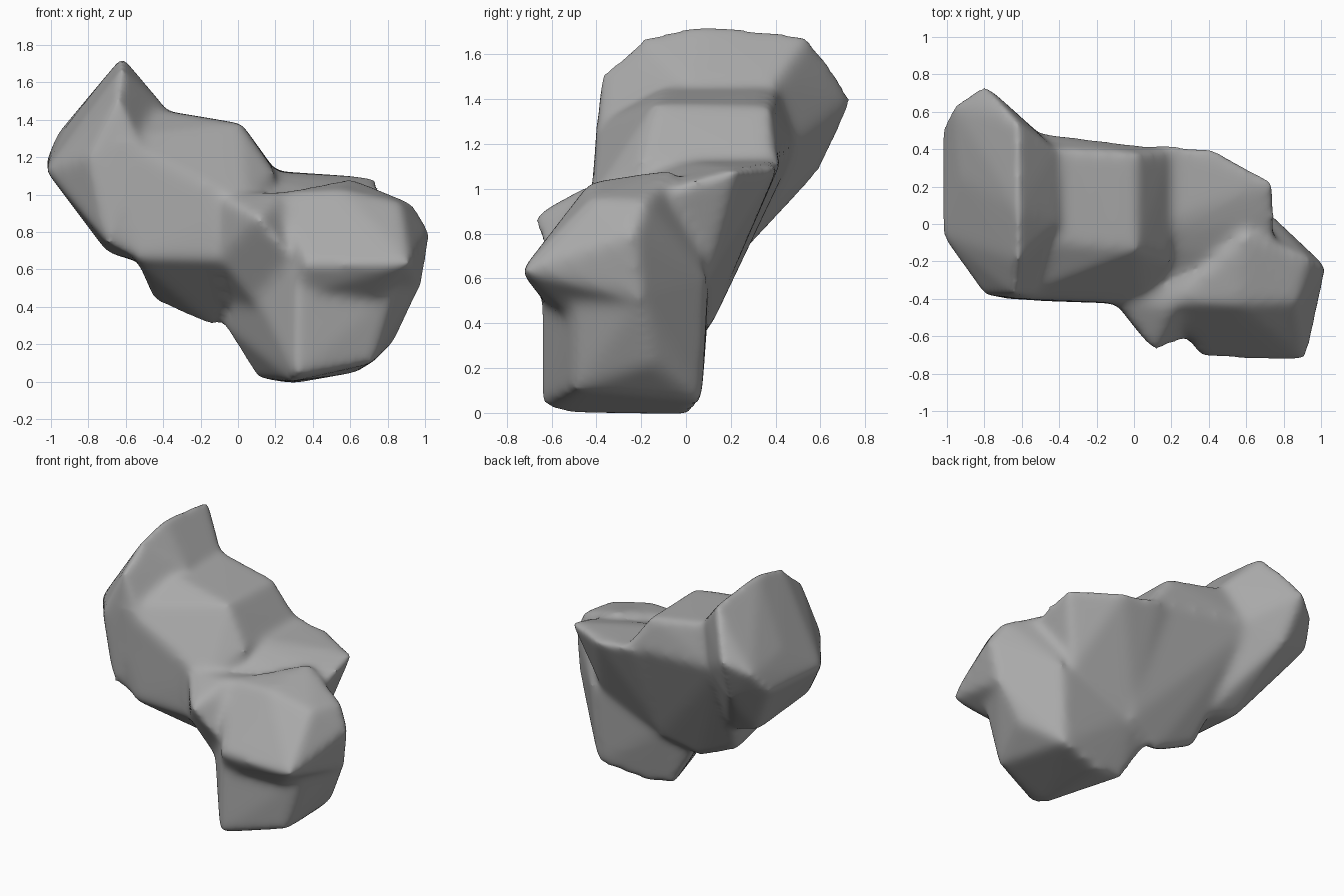
import bpy
import bmesh

# Remove the default cube
default_cube = bpy.data.objects.get("Cube")
if default_cube:
    bpy.data.objects.remove(default_cube, do_unlink=True)


def make_material(name, colour):
    material = bpy.data.materials.new(name)
    material.use_nodes = True
    material.diffuse_color = colour
    shader = material.node_tree.nodes["Principled BSDF"]
    shader.inputs["Base Color"].default_value = colour
    shader.inputs["Roughness"].default_value = 0.8
    return material


def add_hull(target, corners):
    """Add the convex chunk spanned by the corners to the target mesh."""
    chunk = bmesh.new()
    for corner in corners:
        chunk.verts.new(corner)
    result = bmesh.ops.convex_hull(chunk, input=chunk.verts)
    inner = [v for v in result["geom_interior"] if isinstance(v, bmesh.types.BMVert)]
    bmesh.ops.delete(chunk, geom=inner, context="VERTS")
    bmesh.ops.recalc_face_normals(chunk, faces=chunk.faces)
    scratch = bpy.data.meshes.new("chunk")
    chunk.to_mesh(scratch)
    target.from_mesh(scratch)
    chunk.free()
    bpy.data.meshes.remove(scratch)


# High end with a ridge running front to back
high_end = [
    (-1.03, -.06, 1.13), (-1.03, .52, 1.17), (-.97, .64, 1.32), (-.8, .75, 1.4),
    (-.62, -.2, 1.68), (-.62, .07, 1.74), (-.62, .55, 1.69), (-.64, -.38, 1.52),
    (-.93, .25, 1.35), (-.7, .64, 1.57), (-.8, -.38, 1.2), (-.7, -.4, .74),
    (-.7, .2, .69), (-.76, .6, 1.08), (-.5, .48, 1.2), (-.5, -.41, 1.2),
    (-.46, -.36, .62), (-.46, .17, .62), (-.4, 0, 1.48), (-.42, .4, 1.48),
]

# Sloping middle with a keel underneath
middle = [
    (-.65, -.4, 1.3), (-.55, -.41, .66), (-.55, .3, .85), (-.6, .5, 1.2),
    (-.4, -.1, 1.45), (-.4, .4, 1.45), (.02, -.14, 1.38), (.02, .38, 1.37),
    (.2, .4, 1.13), (.2, -.2, 1.12), (.05, -.43, .95), (.05, -.42, .65),
    (-.45, .07, .43), (-.14, .05, .29), (.12, .12, .4),
]

# Ledge trailing along the back
back_ledge = [
    (-.1, -.1, 1.14), (-.1, .4, 1.14), (.15, .43, 1.13), (.42, .41, 1.1),
    (.45, .1, 1.1), (.75, .23, 1.09), (.76, .04, 1.04), (.1, -.4, .95),
    (.6, .1, .6), (.1, .12, .42), (.75, -.2, .95),
]

# Shoulder that carries the middle out to a sharp front corner
shoulder = [
    (-.1, -.42, 1), (-.1, -.42, .66), (.11, -.69, .88), (.32, -.6, .62),
    (.08, -.38, .42), (.22, -.43, 1.02), (.45, -.2, 1), (.4, -.2, .5),
    (-.05, -.05, .4),
]

# Jutting upper part of the low block
brow = [
    (.2, -.42, 1.01), (.55, -.43, 1.03), (.6, -.05, 1.09), (.87, -.42, .96),
    (.94, -.18, .95), (1.03, -.23, .8), (.98, -.2, .5), (.92, -.74, .63),
    (.36, -.72, .63), (.74, -.55, .45), (.3, -.6, .45), (.2, -.2, .5),
    (.68, .1, .6),
]

# Foot of the low block with a sharp front edge
foot = [
    (.31, -.65, .03), (.32, -.65, .62), (.72, -.5, .1), (.84, -.5, .5),
    (.1, 0, .02), (.28, -.55, 0), (.3, .02, -.01), (.64, .07, .05),
    (.84, -.15, .22), (.98, -.2, .52), (.68, .1, .6), (.1, .1, .45),
    (.05, -.35, .55), (-.08, .02, .3),
]

# Merge the chunks into one rough mesh
rough = bmesh.new()
for corners in (high_end, middle, back_ledge, shoulder, brow, foot):
    add_hull(rough, corners)
mesh = bpy.data.meshes.new("rock")
rough.to_mesh(mesh)
rough.free()
rock = bpy.data.objects.new("rock", mesh)
bpy.context.collection.objects.link(rock)

# Fuse the chunks and wear the edges down
remesh = rock.modifiers.new("fuse", "REMESH")
remesh.mode = "VOXEL"
remesh.voxel_size = 0.02
remesh.use_smooth_shade = True
wear = rock.modifiers.new("wear", "SMOOTH")
wear.factor = 0.5
wear.iterations = 30

# Plain grey stone
mesh.materials.append(make_material("grey stone", (0.4, 0.4, 0.4, 1)))
